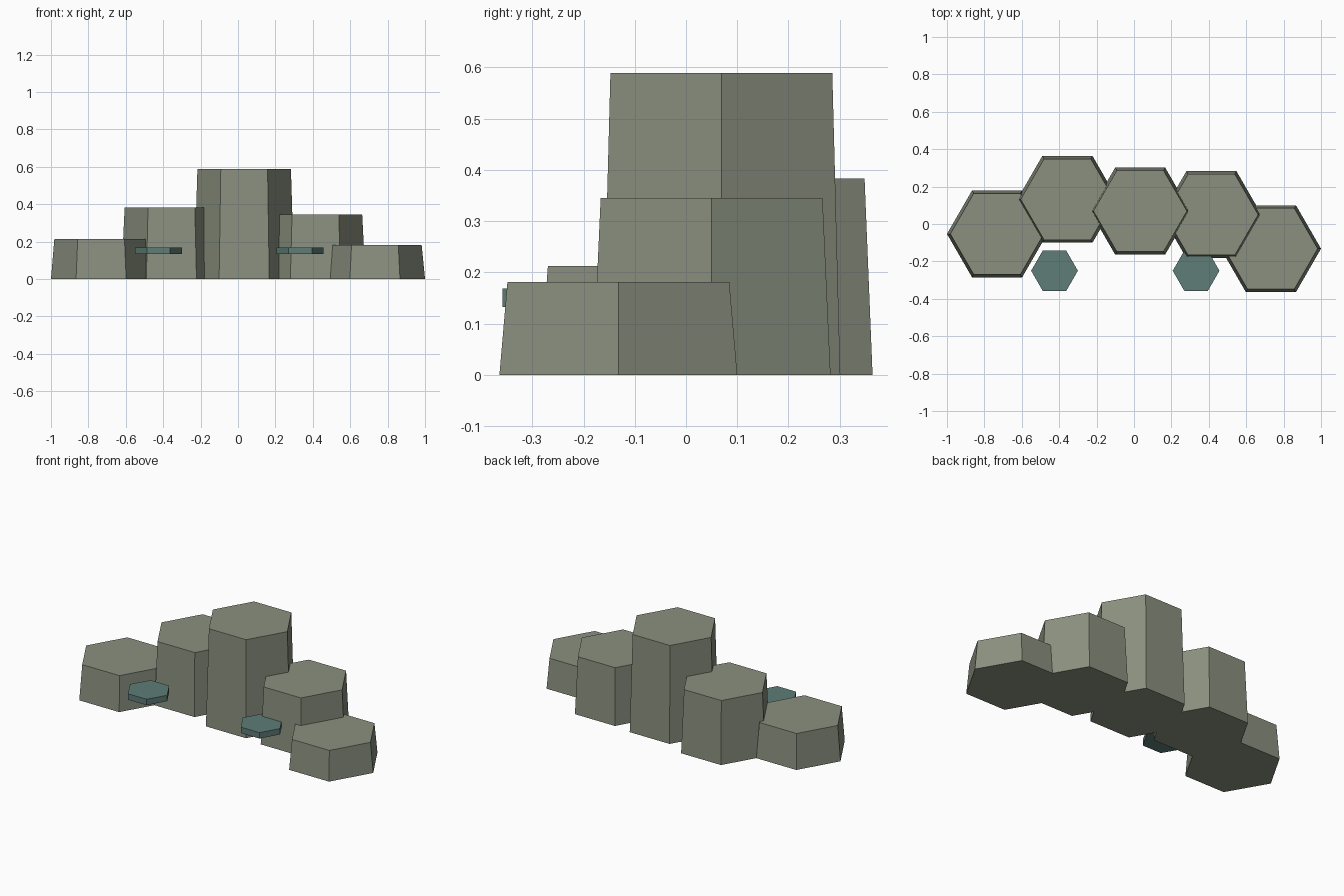
import bpy
import math

if "Cube" in bpy.data.objects:
    bpy.data.objects.remove(bpy.data.objects["Cube"])


def material(name, rgb):
    mat = bpy.data.materials.new(name)
    mat.diffuse_color = (*rgb, 1.0)
    mat.use_nodes = True
    mat.node_tree.nodes["Principled BSDF"].inputs["Base Color"].default_value = mat.diffuse_color
    return mat


stone = material("grey green stone", (0.255, 0.279, 0.212))
teal = material("muted teal", (0.112, 0.205, 0.188))


def hexagon_prism(name, x, y, z_low, z_high, r_low, r_high, mat):
    """Flat-shaded six-sided prism with two corners pointing along x."""
    bpy.ops.mesh.primitive_cone_add(
        vertices=6, radius1=r_low, radius2=r_high, depth=z_high - z_low,
        location=(x, y, (z_low + z_high) / 2), rotation=(0, 0, math.pi / 6))
    obj = bpy.context.object
    obj.name = name
    obj.data.materials.append(mat)
    return obj


# Tapered rock columns standing on the ground: x, y, height
columns = [
    (-0.732, -0.053, 0.213),
    (-0.356, 0.132, 0.383),
    (0.033, 0.069, 0.589),
    (0.414, 0.050, 0.345),
    (0.732, -0.132, 0.181),
]
for i, (x, y, height) in enumerate(columns, 1):
    hexagon_prism(f"rock_column_{i}", x, y, 0, height, 0.268, 0.25, stone)

# Thin floating slabs in front of the columns
for i, x in enumerate((-0.425, 0.332), 1):
    hexagon_prism(f"floating_slab_{i}", x, -0.25, 0.133, 0.169, 0.125, 0.125, teal)
